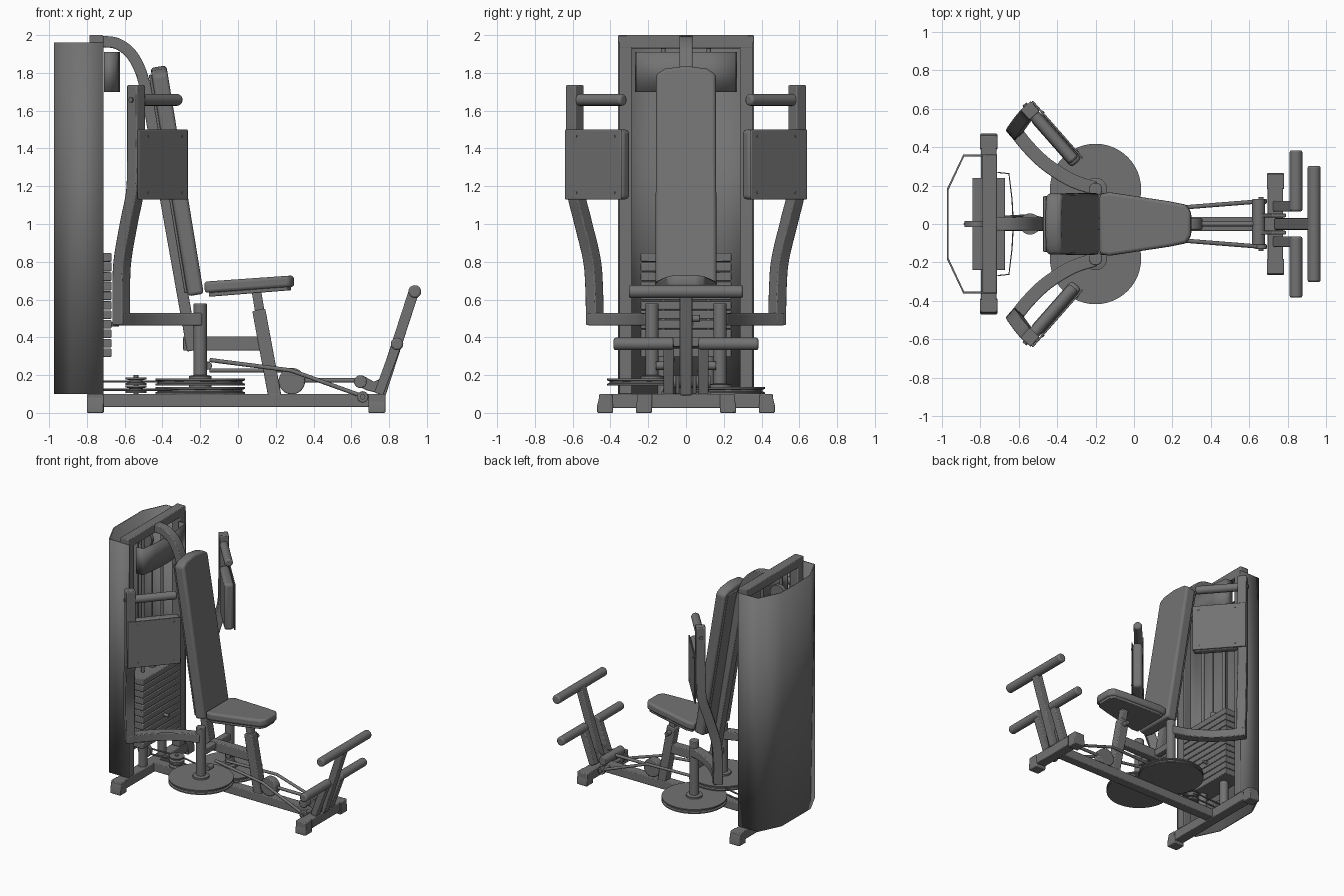
import bpy, bmesh, math
from mathutils import Vector as V

dark = bpy.data.materials.new("dark_grey")
dark.diffuse_color = (0.17, 0.17, 0.17, 1)


def finish(name, bm, bevel=0, seg=2, solid=0, angle=35):
    bmesh.ops.recalc_face_normals(bm, faces=bm.faces)
    me = bpy.data.meshes.new(name)
    bm.to_mesh(me)
    bm.free()
    me.materials.append(dark)
    ob = bpy.data.objects.new(name, me)
    bpy.context.collection.objects.link(ob)
    if solid:
        m = ob.modifiers.new("solid", 'SOLIDIFY')
        m.thickness = solid
        m.offset = 0
    if bevel:
        m = ob.modifiers.new("bevel", 'BEVEL')
        m.width, m.segments, m.limit_method = bevel, seg, 'ANGLE'
    bpy.ops.object.select_all(action='DESELECT')
    bpy.context.view_layer.objects.active = ob
    ob.select_set(True)
    bpy.ops.object.shade_smooth_by_angle(angle=math.radians(angle))
    return ob


def prism(name, outline, depth, o, X, Y, bevel=0, seg=2):
    """Extrude a 2D outline lying in the plane o + X, Y along X x Y."""
    X, Y, o = V(X).normalized(), V(Y).normalized(), V(o)
    bm = bmesh.new()
    f = bm.faces.new([bm.verts.new(o + X * u + Y * v) for u, v in outline])
    new = bmesh.ops.extrude_face_region(bm, geom=[f])['geom']
    bmesh.ops.translate(bm, vec=X.cross(Y) * depth,
                        verts=[g for g in new if isinstance(g, bmesh.types.BMVert)])
    return finish(name, bm, bevel, seg)


def box(name, x0, x1, y0, y1, z0, z1, bevel=0.006):
    return prism(name, [(x0, y0), (x1, y0), (x1, y1), (x0, y1)], z1 - z0,
                 (0, 0, z0), (1, 0, 0), (0, 1, 0), bevel)


def smooth_path(p, n=6):
    p = [V(a) for a in p]
    q = [2 * p[0] - p[1]] + p + [2 * p[-1] - p[-2]]
    out = []
    for i in range(1, len(q) - 2):
        a, b, c, d = q[i - 1:i + 3]
        for k in range(n):
            t = k / n
            out.append(0.5 * (2 * b + (c - a) * t + (2 * a - 5 * b + 4 * c - d) * t * t
                              + (3 * b - a - 3 * c + d) * t ** 3))
    return out + [p[-1]]


def sweep(name, pts, section, ref, bevel=0):
    pts, ref = [V(p) for p in pts], V(ref)
    bm = bmesh.new()
    rings = []
    for i, p in enumerate(pts):
        t = (pts[min(i + 1, len(pts) - 1)] - pts[max(i - 1, 0)]).normalized()
        a = ref.cross(t).normalized()
        b = t.cross(a)
        rings.append([bm.verts.new(p + a * u + b * v) for u, v in section])
    n = len(section)
    for r, s in zip(rings, rings[1:]):
        for j in range(n):
            bm.faces.new((r[j], r[(j + 1) % n], s[(j + 1) % n], s[j]))
    bm.faces.new(rings[0])
    bm.faces.new(rings[-1])
    return finish(name, bm, bevel)


def tube(name, pts, w, h, ref, bevel=0.006):
    return sweep(name, pts, [(-w / 2, -h / 2), (w / 2, -h / 2), (w / 2, h / 2), (-w / 2, h / 2)], ref, bevel)


def rod(name, pts, r, bevel=0, n=20):
    d = V(pts[-1]) - V(pts[0])
    ref = (0, 1, 0) if abs(d.y) < 0.8 * d.length else (0, 0, 1)
    c = [(r * math.cos(2 * math.pi * i / n), r * math.sin(2 * math.pi * i / n)) for i in range(n)]
    return sweep(name, pts, c, ref, bevel)


def lathe(name, x, y, profile, n=48):
    bm = bmesh.new()
    vs = [bm.verts.new((x + r, y, z)) for r, z in profile]
    es = [bm.edges.new(e) for e in zip(vs, vs[1:])]
    bmesh.ops.spin(bm, geom=vs + es, cent=(x, y, 0), axis=(0, 0, 1), angle=2 * math.pi, steps=n)
    bmesh.ops.remove_doubles(bm, verts=bm.verts, dist=1e-5)
    return finish(name, bm)


def sheet(name, pts, z0, z1, t, angle=20):
    bm = bmesh.new()
    lo = [bm.verts.new((x, y, z0)) for x, y in pts]
    hi = [bm.verts.new((x, y, z1)) for x, y in pts]
    for i in range(len(pts) - 1):
        bm.faces.new((lo[i], lo[i + 1], hi[i + 1], hi[i]))
    return finish(name, bm, solid=t, angle=angle)


def grooved(name, x, y, z0, z1, r, g):
    h = (z1 - z0) / 4
    return lathe(name, x, y, [(0, z0), (r, z0), (r, z0 + h), (r - g, z0 + 1.5 * h), (r - g, z1 - 1.5 * h),
                              (r, z1 - h), (r, z1), (0, z1)])


# Base frame and feet
box("base_beam", -0.75, 0.74, -0.037, 0.037, 0.03, 0.1)
box("rear_crossbar", -0.795, -0.715, -0.46, 0.46, 0.025, 0.1)
box("front_crossbar", 0.695, 0.775, -0.25, 0.25, 0.025, 0.1)
for s in (-1, 1):
    for nm, x0, x1, y in (("rear_foot", -0.8, -0.71, 0.47), ("front_foot", 0.69, 0.78, 0.265)):
        prism(nm, [(s * y, 0), (s * y, 0.04), (s * (y - 0.015), 0.1), (s * (y - 0.08), 0.1), (s * (y - 0.085), 0)],
              x1 - x0, (x0, 0, 0), (0, 1, 0), (0, 0, 1), 0.006)

# Rear tower and shroud
for s in (-1, 1):
    box("tower_column", -0.787, -0.713, min(s * 0.285, s * 0.354), max(s * 0.285, s * 0.354), 0.1, 1.94)
box("tower_top", -0.787, -0.713, -0.36, 0.36, 1.93, 2.0)
sheet("rear_shroud", [(-0.712, 0.356), (-0.885, 0.356), (-0.968, 0.18), (-0.968, -0.18), (-0.885, -0.356),
                      (-0.712, -0.356)], 0.1, 1.96, 0.01)
sheet("placard", [(-0.71, 0.268), (-0.65, 0.262), (-0.634, 0.13), (-0.627, 0), (-0.634, -0.13), (-0.65, -0.262),
                  (-0.71, -0.268)], 1.7, 1.91, 0.006)

# Weight stack, guide rods and lifting cable
for i in range(11):
    z = 0.295 + i * 0.0505
    box("weight_plate", -0.84, -0.67, -0.24, 0.24, z, z + 0.046, 0.005)
for s in (-1, 1):
    rod("guide_rod", [(-0.755, s * 0.12, 0.09), (-0.755, s * 0.12, 1.95)], 0.012)
    rod("stack_cushion", [(-0.755, s * 0.12, 0.1), (-0.755, s * 0.12, 0.295)], 0.032)
rod("selector_stem", [(-0.755, 0, 0.84), (-0.755, 0, 0.93)], 0.025)
rod("lift_cable", [(-0.755, 0, 0.9), (-0.755, 0, 1.85)], 0.006, n=8)
rod("return_cable", [(-0.88, 0, 0.15), (-0.88, 0, 1.85)], 0.006, n=8)
rod("top_pulley", [(-0.817, -0.015, 1.85), (-0.817, 0.015, 1.85)], 0.065)
rod("bottom_pulley", [(-0.82, -0.015, 0.16), (-0.82, 0.015, 0.16)], 0.055)
rod("selector_pin", [(-0.68, 0.03, 0.47), (-0.63, 0.03, 0.47)], 0.012)

# Curved main spine, seat frame
curve = smooth_path([(-0.72, 0, 1.967), (-0.64, 0, 1.955), (-0.57, 0, 1.905), (-0.52, 0, 1.82),
                     (-0.49, 0, 1.72), (-0.47, 0, 1.62)])
tube("spine", curve + [V((-0.24, 0, 0.33))], 0.06, 0.07, (0, 1, 0))
box("seat_strut", -0.29, 0.14, -0.03, 0.03, 0.33, 0.405)
tube("seat_post", [(0.2, 0, 0.06), (0.11, 0, 0.545)], 0.07, 0.07, (0, 1, 0))
tube("seat_slider", [(0.13, 0, 0.45), (0.098, 0, 0.64)], 0.05, 0.05, (0, 1, 0))
rod("seat_knob", [(0.12, 0.03, 0.5), (0.12, 0.075, 0.5)], 0.018, 0.004)

# Upholstery
up = (-0.164, 0, 1)
prism("backrest", [(-0.162, 0), (0.162, 0), (0.158, 1.18), (0.11, 1.21), (0, 1.225), (-0.11, 1.21), (-0.158, 1.18)],
      0.085, (-0.265, 0, 0.617), (0, 1, 0), up, 0.018, 3)
prism("backrest_board", [(-0.145, 0.02), (0.145, 0.02), (0.145, 1.19), (-0.145, 1.19)],
      -0.015, (-0.265, 0, 0.617), (0, 1, 0), up, 0.004)
seat = [(0, -0.155), (0.05, -0.165), (0.36, -0.118), (0.45, -0.1), (0.475, -0.06),
        (0.475, 0.06), (0.45, 0.1), (0.36, 0.118), (0.05, 0.165), (0, 0.155)]
prism("seat", seat, 0.06, (-0.175, 0, 0.635), (1, 0, 0.07), (0, 1, 0), 0.016, 3)
prism("seat_board", [(u * 0.92 + 0.02, v * 0.9) for u, v in seat], -0.022,
      (-0.175, 0, 0.635), (1, 0, 0.08), (0, 1, 0), 0.004)

# Swing arms with cams, forearm pads and handles
for s in (-1, 1):
    zc = 0.10 if s > 0 else 0.145
    grooved("cam_disc", -0.2, s * 0.18, zc, zc + 0.036, 0.237, 0.012)
    lathe("cam_hub", -0.2, s * 0.18, [(0, zc), (0.06, zc), (0.06, zc + 0.05), (0.035, zc + 0.055), (0, zc + 0.055)], 32)
    rod("pivot_post", [(-0.2, s * 0.18, zc), (-0.2, s * 0.18, 0.58)], 0.035, 0.005, 28)
    d, n = V((0.66, -0.75 * s, 0)), V((0.75, 0.66 * s, 0))
    tube("swing_arm_lower", smooth_path([(-0.2, s * 0.185, 0.495), (-0.32, s * 0.225, 0.495), (-0.45, s * 0.305, 0.495),
         (-0.55, s * 0.4, 0.495), (-0.63, s * 0.5, 0.495)]), 0.07, 0.066, (0, 0, 1))
    tube("swing_arm_upper", smooth_path([(-0.618, s * 0.482, 0.465), (-0.618, s * 0.487, 0.68), (-0.61, s * 0.5, 0.82),
         (-0.575, s * 0.548, 1.02), (-0.545, s * 0.584, 1.18), (-0.54, s * 0.589, 1.4), (-0.54, s * 0.589, 1.735)]),
         0.07, 0.07, n)
    c = V((-0.54, s * 0.589, 0))
    face = c + n * 0.036
    panel = [(a, b) for a, b in ((-0.03, 1.13), (0.365, 1.13), (0.365, 1.5), (-0.03, 1.5))]
    prism("pad_plate", panel, -s * 0.01, face, d, (0, 0, 1), 0.004)
    prism("forearm_pad", [(max(a, 0.037), b) for a, b in panel], s * 0.07, face, d, (0, 0, 1), 0.022, 3)
    for a in (0.05, 0.32):
        for b in (1.165, 1.465):
            p = face + d * a + n * 0.008 + V((0, 0, b))
            rod("pad_bolt", [p, p + n * 0.006], 0.007, n=8)
    h = c + V((0, 0, 1.657))
    rod("handle", [h, h + d * 0.345], 0.031, 0.012)
    rod("handle_bolt", [h - d * 0.045, h], 0.014, n=10)

    # Linkage rods and the lower leg bracket
    rod("link_rod", [(-0.15, s * 0.07, 0.28 if s < 0 else 0.225), (0.28, s * 0.088, 0.225), (0.66, s * 0.118, 0.088)], 0.011, n=12)
    rod("link_eye", [(0.66, s * 0.105, 0.085), (0.66, s * 0.13, 0.085)], 0.03, 0.004)
    rod("link_joint", [(-0.16, s * 0.1, 0.25), (-0.16, s * 0.16, 0.25)], 0.022, 0.003)
    tube("lower_roller_arm", [(0.745, s * 0.092, 0.1), (0.84, s * 0.092, 0.36)], 0.05, 0.055, (0, 1, 0))
    rod("lower_roller", [(0.842, s * 0.065, 0.365), (0.842, s * 0.383, 0.365)], 0.033, 0.01, 28)
    box("front_foot_inner", 0.69, 0.78, s * 0.22 - 0.04, s * 0.22 + 0.04, 0, 0.1)
box("pivot_crossbar", -0.225, -0.175, -0.18, 0.18, 0.35, 0.4)

# Leg lever
tube("leg_lever", [(0.755, 0, 0.1), (0.93, 0, 0.64)], 0.055, 0.06, (0, 1, 0))
rod("upper_roller", [(0.936, -0.302, 0.642), (0.936, 0.302, 0.642)], 0.034, 0.01, 28)
rod("lever_axle", [(0.648, -0.11, 0.165), (0.648, 0.13, 0.165)], 0.034, 0.005)
rod("link_axle", [(0.66, -0.14, 0.085), (0.66, 0.14, 0.085)], 0.014)
for s in (-1, 1):
    prism("lever_gusset", [(0.62, 0.15), (0.66, 0.198), (0.72, 0.165), (0.79, 0.2), (0.76, 0.1), (0.68, 0.12)],
          0.02, (0, s * 0.045 + 0.01, 0), (1, 0, 0), (0, 0, 1), 0.003)
rod("push_rod", [(0.28, 0, 0.172), (0.65, 0, 0.172)], 0.012, n=12)
rod("seat_pulley", [(0.285, -0.03, 0.168), (0.285, 0.03, 0.168)], 0.07, 0.006, 32)

# Guide pulleys and drive cables at the base
for z in (0.105, 0.148):
    grooved("guide_pulley", -0.54, 0, z, z + 0.04, 0.055, 0.02)
    rod("drive_cable", [(-0.82, 0.03, z + 0.018), (-0.54, 0.045, z + 0.018), (-0.35, 0.0, z + 0.018)], 0.006, n=8)
rod("guide_pulley_axle", [(-0.54, 0, 0.09), (-0.54, 0, 0.2)], 0.012)
